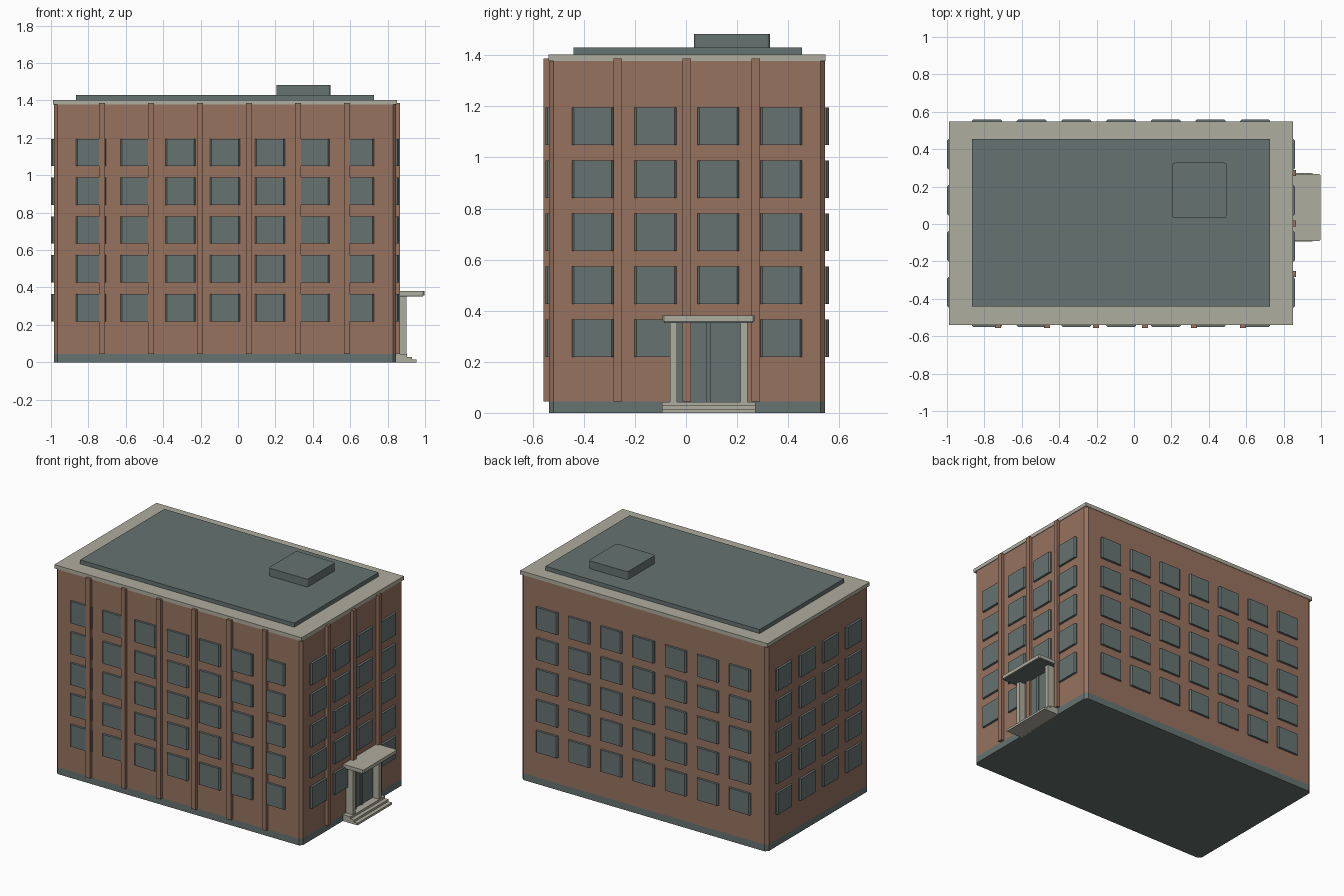
import bpy, bmesh
from mathutils import Matrix, Vector

cube = bpy.data.objects.get("Cube")
if cube:
    bpy.data.objects.remove(cube, do_unlink=True)


def material(name, rgb):
    m = bpy.data.materials.new(name)
    m.use_nodes = True
    m.diffuse_color = (*rgb, 1)
    m.node_tree.nodes["Principled BSDF"].inputs["Base Color"].default_value = (*rgb, 1)
    return m


BRICK = material("brick", (0.31, 0.169, 0.115))
SLATE = material("slate", (0.133, 0.174, 0.165))
STONE = material("stone", (0.43, 0.418, 0.342))


def boxes(name, mat, spans, chamfer=0, segments=1):
    """One object of boxes, each given as x, y, z spans; upright edges may be bevelled."""
    bm = bmesh.new()
    for span in spans:
        low, high = (Vector(p) for p in zip(*span))
        place = Matrix.Translation((low + high) / 2) @ Matrix.Diagonal((*(high - low), 1))
        bmesh.ops.create_cube(bm, size=1, matrix=place)
    if chamfer:
        upright = [e for e in bm.edges
                   if abs(e.verts[0].co.z - e.verts[1].co.z) > 1e-5]
        bmesh.ops.bevel(bm, geom=upright, offset=chamfer, segments=segments,
                        profile=0.5, affect='EDGES')
    mesh = bpy.data.meshes.new(name)
    bm.to_mesh(mesh)
    bm.free()
    mesh.materials.append(mat)
    obj = bpy.data.objects.new(name, mesh)
    bpy.context.collection.objects.link(obj)
    return obj


# Main block
LEFT, RIGHT, FRONT, BACK = -0.984, 0.846, -0.536, 0.544
BASE, EAVE, ROOF = 0.045, 1.378, 1.403
boxes("base", SLATE, [((LEFT, RIGHT), (FRONT, BACK), (0, BASE))], 0.018)
boxes("brick_walls", BRICK, [((LEFT, RIGHT), (FRONT, BACK), (BASE, EAVE))], 0.018)
boxes("cornice", STONE,
      [((LEFT - 0.005, RIGHT + 0.004), (FRONT - 0.003, BACK + 0.003), (EAVE, ROOF))])

# Roof
boxes("roof_deck", SLATE, [((-0.866, 0.727), (-0.44, 0.455), (ROOF, 1.43))])
boxes("roof_hatch", SLATE, [((0.205, 0.495), (0.031, 0.328), (1.43, 1.483))], 0.015, 3)

# Windows
rows = [(0.219 + 0.2075 * i, 0.365 + 0.2075 * i) for i in range(5)]
long_cols = [(-0.866 + 0.239 * i, -0.706 + 0.239 * i) for i in range(7)]
end_cols = [(-0.447 + 0.246 * i, -0.284 + 0.246 * i) for i in range(4)]
OUT, IN = 0.015, 0.012
boxes("front_windows", SLATE,
      [(c, (FRONT - OUT, FRONT + IN), r) for c in long_cols for r in rows], 0.008)
boxes("back_windows", SLATE,
      [(c, (BACK - IN, BACK + OUT), r) for c in long_cols for r in rows], 0.008)
boxes("left_end_windows", SLATE,
      [((LEFT - OUT, LEFT + IN), c, r) for c in end_cols for r in rows], 0.008)
boxes("right_end_windows", SLATE,
      [((RIGHT - IN, RIGHT + OUT), c, r) for c in end_cols for r in rows
       if not (c is end_cols[2] and r is rows[0])], 0.008)

# Brick pilasters
HALF = 0.016
rise = (BASE, 1.387)
front_x = [-0.727 + 0.262 * i for i in range(6)]
end_y = [-0.267, 0.003, 0.273]
boxes("front_pilasters", BRICK,
      [((x - HALF, x + HALF), (FRONT - 0.021, FRONT + IN), rise) for x in front_x])
boxes("end_pilasters", BRICK,
      [((RIGHT - IN, RIGHT + 0.021), (y - HALF, y + HALF), rise) for y in end_y])

# Entrance
MID = 0.0885
boxes("entrance_steps", STONE,
      [((RIGHT - IN, 0.955 - 0.026 * i), (MID - 0.183, MID + 0.183),
        (0.0145 * i, 0.0145 * (i + 1))) for i in range(3)])
boxes("entrance_piers", STONE,
      [((RIGHT - IN, 0.9), (MID + s * 0.138 - 0.014, MID + s * 0.138 + 0.014),
        (0.0435, 0.357)) for s in (-1, 1)])
boxes("entrance_doors", SLATE,
      [((RIGHT - IN, RIGHT + 0.008), (MID - 0.124, MID + 0.124), (0.0435, 0.352))])
boxes("door_mullion", SLATE,
      [((RIGHT, RIGHT + 0.014), (MID - 0.01, MID + 0.01), (0.0435, 0.352))])
boxes("canopy", STONE,
      [((RIGHT - IN, 0.996), (MID - 0.18, MID + 0.18), (0.358, 0.381))], 0.006)
boxes("canopy_soffit", SLATE,
      [((RIGHT, 0.99), (MID - 0.174, MID + 0.174), (0.352, 0.358))])
